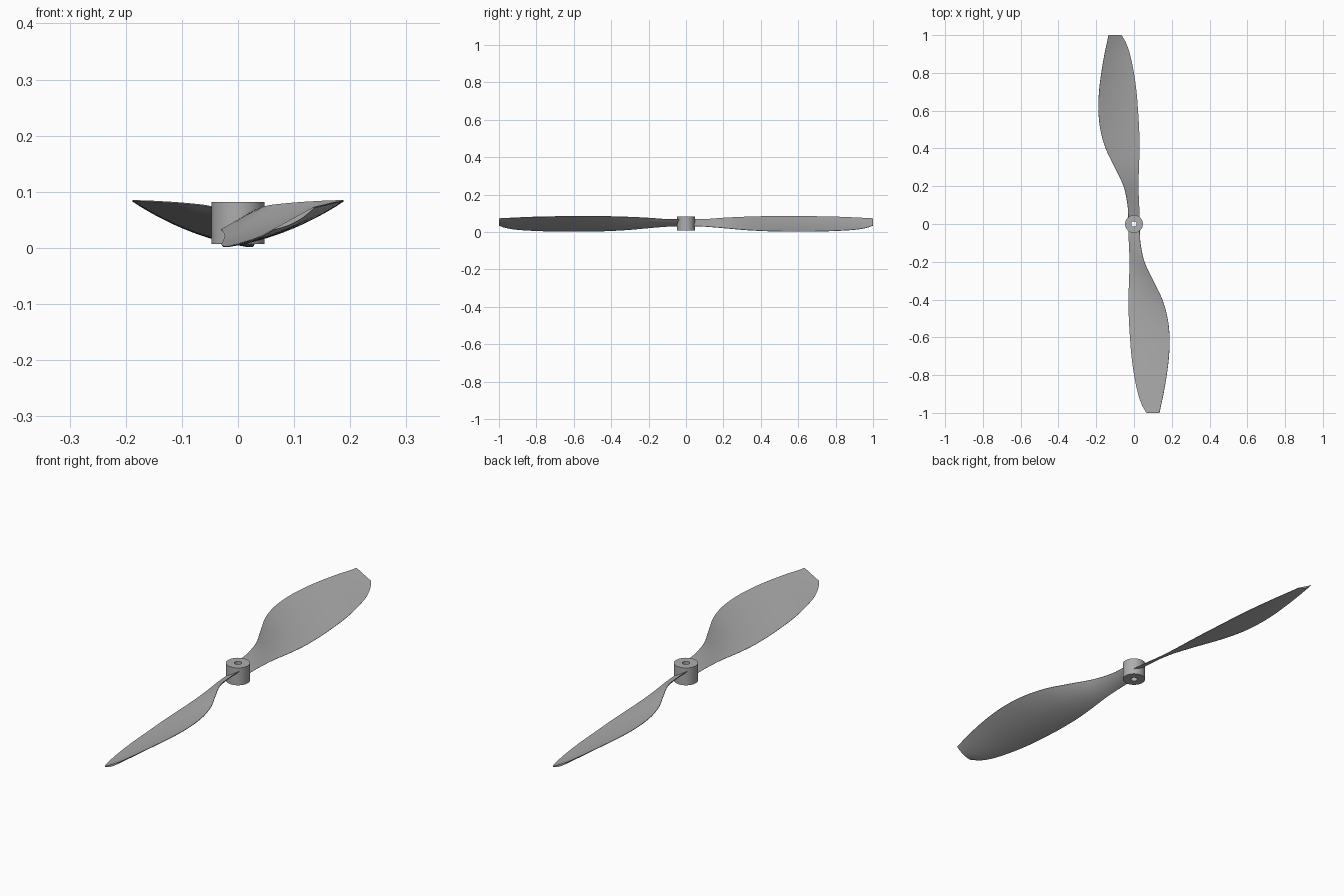
import bpy, bmesh, math
from mathutils import Vector

cube = bpy.data.objects.get("Cube")
if cube:
    bpy.data.objects.remove(cube, do_unlink=True)

grey = bpy.data.materials.new("plain grey")
grey.use_nodes = True
grey.diffuse_color = (0.42, 0.42, 0.42, 1)
grey.node_tree.nodes["Principled BSDF"].inputs["Base Color"].default_value = (0.42, 0.42, 0.42, 1)


def finish(name, bm, angle):
    bmesh.ops.recalc_face_normals(bm, faces=bm.faces)
    mesh = bpy.data.meshes.new(name)
    bm.to_mesh(mesh)
    bm.free()
    mesh.materials.append(grey)
    obj = bpy.data.objects.new(name, mesh)
    bpy.context.collection.objects.link(obj)
    bpy.ops.object.select_all(action='DESELECT')
    obj.select_set(True)
    bpy.context.view_layer.objects.active = obj
    bpy.ops.object.shade_smooth_by_angle(angle=math.radians(angle))
    return obj


# Hub: a tube with a small shaft hole, spun from a rectangular profile
def build_hub(outer=0.047, inner=0.014, low=0.007, high=0.082, sides=48):
    bm = bmesh.new()
    rings = []
    for i in range(sides):
        a = math.tau * i / sides
        rings.append([bm.verts.new((r * math.cos(a), r * math.sin(a), z))
                      for r, z in ((outer, low), (outer, high), (inner, high), (inner, low))])
    for i, ring in enumerate(rings):
        after = rings[(i + 1) % sides]
        for j in range(4):
            k = (j + 1) % 4
            bm.faces.new((ring[j], ring[k], after[k], after[j]))
    return finish("hub", bm, 40)


# Blade stations: radius, low edge x and z, high edge x and z
STATIONS = [
    (0.03, -0.030, 0.032, 0.030, 0.067),
    (0.10, -0.027, 0.029, 0.034, 0.068),
    (0.20, -0.023, 0.021, 0.055, 0.075),
    (0.30, -0.026, 0.012, 0.102, 0.080),
    (0.40, -0.029, 0.006, 0.150, 0.083),
    (0.50, -0.027, 0.003, 0.178, 0.084),
    (0.60, -0.021, 0.002, 0.188, 0.084),
    (0.70, -0.013, 0.003, 0.185, 0.083),
    (0.80, 0.001, 0.006, 0.173, 0.081),
    (0.90, 0.022, 0.012, 0.156, 0.077),
    (0.96, 0.043, 0.021, 0.143, 0.074),
    (1.00, 0.066, 0.034, 0.135, 0.072),
]


def smooth_stations(steps=5):
    """Catmull-Rom interpolation between the blade stations."""
    pts = [Vector(s) for s in STATIONS]
    pts = [2 * pts[0] - pts[1]] + pts + [2 * pts[-1] - pts[-2]]
    out = []
    for a, b, c, d in zip(pts, pts[1:], pts[2:], pts[3:]):
        m0 = (c - a) * ((c[0] - b[0]) / (c[0] - a[0]))
        m1 = (d - b) * ((c[0] - b[0]) / (d[0] - b[0]))
        for i in range(steps):
            t = i / steps
            out.append((2 * t**3 - 3 * t**2 + 1) * b + (t**3 - 2 * t**2 + t) * m0
                       + (3 * t**2 - 2 * t**3) * c + (t**3 - t**2) * m1)
    return out + [pts[-2]]


# Blade: thin cambered sections lofted from the hub to the cut tip
def build_blade(name, sign, cuts=14):
    bm = bmesh.new()
    loops = []
    for r, xl, zl, xr, zr in smooth_stations():
        low, high = Vector((xl, -r, zl)), Vector((xr, -r, zr))
        chord = high - low
        up = Vector((-chord.z, 0, chord.x)).normalized()
        top, bottom = [], []
        for i in range(cuts + 1):
            t = i / cuts
            bulge = 4 * t * (1 - t)
            mid = low + chord * t - up * 0.04 * chord.length * bulge
            half = up * (0.001 + 0.003 * bulge)
            top.append(mid + half)
            bottom.append(mid - half)
        loops.append([bm.verts.new((sign * p.x, sign * p.y, p.z))
                      for p in top + bottom[::-1]])
    n = len(loops[0])
    for a, b in zip(loops, loops[1:]):
        for j in range(n):
            k = (j + 1) % n
            bm.faces.new((a[j], a[k], b[k], b[j]))
    bm.faces.new(loops[0])
    bm.faces.new(loops[-1])
    return finish(name, bm, 40)


build_hub()
build_blade("front_blade", 1)
build_blade("back_blade", -1)
